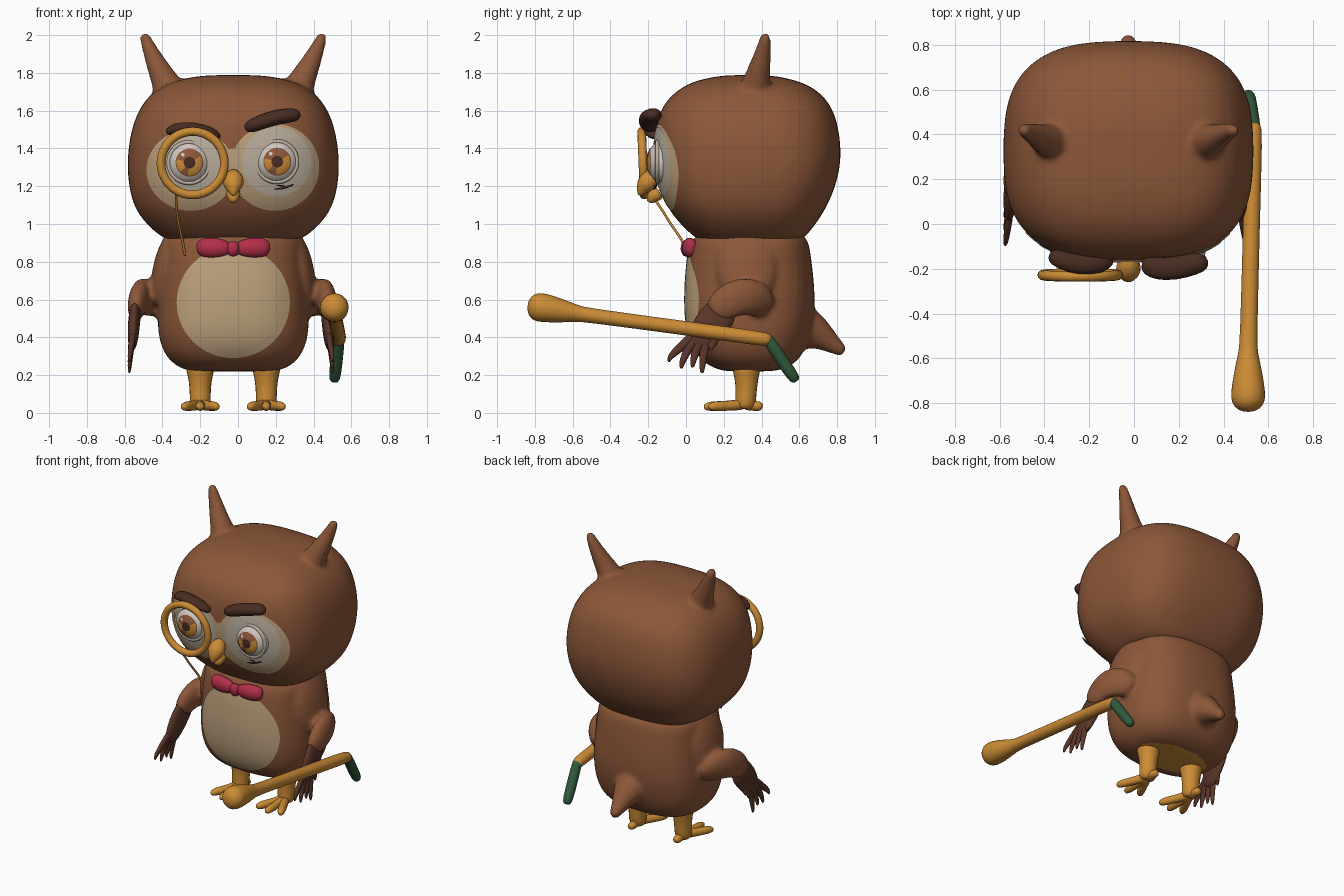
import bpy, bmesh, math
from mathutils import Vector
from mathutils.bvhtree import BVHTree

if "Cube" in bpy.data.objects:
    bpy.data.objects.remove(bpy.data.objects["Cube"])

CX = -0.025  # symmetry plane of the owl


def mat(name, rgb):
    m = bpy.data.materials.new(name)
    m.diffuse_color = (*rgb, 1)
    m.use_nodes = True
    m.node_tree.nodes["Principled BSDF"].inputs["Base Color"].default_value = m.diffuse_color
    return m


BROWN = mat("feather brown", (0.265, 0.096, 0.041))
DARK = mat("dark brown", (0.065, 0.025, 0.015))
WING = mat("wing tip brown", (0.105, 0.037, 0.022))
ORANGE = mat("orange", (0.60, 0.26, 0.035))
CREAM = mat("cream", (0.52, 0.365, 0.205))
GREY = mat("warm grey", (0.51, 0.44, 0.35))
WHITE = mat("eye white", (0.63, 0.58, 0.53))
RED = mat("crimson", (0.45, 0.028, 0.065))
GREEN = mat("green", (0.03, 0.10, 0.045))


def finish(name, bm, mats, subdiv=0):
    bmesh.ops.recalc_face_normals(bm, faces=bm.faces)
    me = bpy.data.meshes.new(name)
    bm.to_mesh(me)
    bm.free()
    for m in mats:
        me.materials.append(m)
    me.shade_smooth()
    ob = bpy.data.objects.new(name, me)
    bpy.context.collection.objects.link(ob)
    if subdiv:
        ob.modifiers.new("smooth", 'SUBSURF').levels = subdiv
        ob.modifiers["smooth"].render_levels = subdiv
    return ob


def blend(name, parts, mats, voxel=.014):
    """Fuse overlapping parts into one soft skin."""
    dg = bpy.context.evaluated_depsgraph_get()
    dg.update()
    bm = bmesh.new()
    for p in parts:
        me = bpy.data.meshes.new_from_object(p.evaluated_get(dg))
        bm.from_mesh(me)
        bpy.data.meshes.remove(me)
        bpy.data.objects.remove(p)
    ob = finish(name, bm, mats)
    rm = ob.modifiers.new("fuse", 'REMESH')
    rm.mode, rm.voxel_size, rm.use_smooth_shade = 'VOXEL', voxel, True
    sm = ob.modifiers.new("soften", 'SMOOTH')
    sm.factor, sm.iterations = .5, 8
    dg.update()
    ob.data = bpy.data.meshes.new_from_object(ob.evaluated_get(dg))
    ob.modifiers.clear()
    ob.data.materials.clear()
    for m in mats:
        ob.data.materials.append(m)
    for f in ob.data.polygons:
        f.material_index = 0
    return ob


def skin(bm, rings):
    """Join rings of points into a closed surface."""
    loops = [[bm.verts.new(p) for p in r] for r in rings]
    n = len(loops[0])
    for a, b in zip(loops, loops[1:]):
        for i in range(n):
            bm.faces.new((a[i], a[(i + 1) % n], b[(i + 1) % n], b[i]))
    for end in (loops[0], loops[-1]):
        c = bm.verts.new(sum((v.co for v in end), Vector()) / n)
        for i in range(n):
            bm.faces.new((end[i], end[(i + 1) % n], c))


def tube(name, pts, radii, m, ref=(1, 0, 0), flat=1.0, n=10):
    """Tapered tube; flat scales the section along the ref axis."""
    pts = [Vector(p) for p in pts]
    rings = []
    for i, (p, r) in enumerate(zip(pts, radii)):
        t = (pts[min(i + 1, len(pts) - 1)] - pts[max(i - 1, 0)]).normalized()
        u = Vector(ref)
        u = (u - t * u.dot(t)).normalized()
        v = t.cross(u)
        rings.append([p + u * math.cos(k * math.tau / n) * r * flat
                      + v * math.sin(k * math.tau / n) * r for k in range(n)])
    bm = bmesh.new()
    skin(bm, rings)
    return finish(name, bm, [m], 1)


def bulk(name, rows, e, n=32):
    """Stack of rounded-square rings: z, half width, front y, back y."""
    def pw(c):
        return math.copysign(abs(c) ** (2 / e), c)
    bm = bmesh.new()
    skin(bm, [[(CX + hw * pw(math.cos(k * math.tau / n)),
                (yf + yb) / 2 + (yb - yf) / 2 * pw(math.sin(k * math.tau / n)), z)
               for k in range(n)] for z, hw, yf, yb in rows])
    return finish(name, bm, [BROWN], 2)


def patch(name, target, cx, cz, rx, rz, mats, off=0.005, rule=None, nr=10, n=48):
    """Thin coloured plate laid on the front of a surface."""
    dg = bpy.context.evaluated_depsgraph_get()
    dg.update()
    tree = BVHTree.FromObject(target, dg)
    q = target.matrix_world.inverted()
    bm = bmesh.new()

    def put(x, z):
        hit = tree.ray_cast(q @ Vector((x, -2, z)), q.to_3x3() @ Vector((0, 1, 0)))[0]
        return bm.verts.new(target.matrix_world @ hit + Vector((0, -off, 0)))
    prev = [put(cx, cz)] * n
    for j in range(1, nr + 1):
        ring = [put(cx + rx * j / nr * math.cos(k * math.tau / n),
                    cz + rz * j / nr * math.sin(k * math.tau / n)) for k in range(n)]
        for k in range(n):
            l = (k + 1) % n
            f = bm.faces.new((prev[k], ring[k], ring[l]) if j == 1 else (prev[k], ring[k], ring[l], prev[l]))
            f.material_index = rule(j / nr, k / n) if rule else 0
        prev = ring
    return finish(name, bm, mats)


def hoop(name, loc, R, r, m, tilt=0.0):
    bpy.ops.mesh.primitive_torus_add(location=loc, rotation=(math.pi / 2 + tilt, 0, 0), major_radius=R,
                                     minor_radius=r, major_segments=40, minor_segments=12)
    bpy.context.object.name = name
    bpy.context.object.data.materials.append(m)
    bpy.context.object.data.shade_smooth()


# Head and body masses
head_parts = [bulk("skull", [
    (0.90, .33, .08, .60), (0.95, .41, .02, .65), (1.05, .51, -.08, .725), (1.17, .553, -.14, .785),
    (1.33, .567, -.17, .828), (1.50, .544, -.165, .813), (1.62, .497, -.135, .777), (1.71, .42, -.05, .70),
    (1.762, .31, .05, .59), (1.788, .16, .2, .45)], 2.85)]
body_parts = [bulk("torso", [
    (0.220, .22, .21, .46), (0.232, .27, .16, .52), (0.27, .335, .085, .59), (0.34, .38, .035, .635),
    (0.43, .402, .006, .662), (0.56, .402, -.007, .687), (0.72, .39, -.002, .677), (0.85, .375, .013, .66),
    (0.97, .37, .04, .64)], 2.6)]

# Tail
body_parts.append(tube("tail", [(CX, .58, .46), (CX, .67, .44), (CX, .74, .392), (CX, .80, .345),
                                (CX, .84, .322)], (.15, .11, .07, .044, .032), BROWN))

# Mirrored parts
for side, s in (("left", -1), ("right", 1)):
    def P(dx, y, z):
        return (CX + s * dx, y, z)

    tube(side + "_bow_wing", [P(.015, .015, .87), P(.06, .012, .873), P(.12, .018, .875), P(.17, .028, .875),
                              P(.19, .035, .872)],
         (.03, .052, .058, .053, .03), RED, (0, 1, 0), .75)

    # Ear tuft
    head_parts.append(tube(side + "_ear", [
        P(.32, .36, 1.66), P(.352, .37, 1.74), P(.40, .39, 1.83), P(.44, .41, 1.92), P(.468, .42, 1.985),
        P(.473, .42, 2.01)], (.105, .082, .062, .044, .032, .024), BROWN))

    # Arm, feathered hand and fingers; the cane hand sits closer in
    h = -.025 if s > 0 else 0
    body_parts.append(tube(side + "_shoulder", [
        P(.30, .32, .97), P(.335, .32, .86), P(.365, .32, .74), P(.40, .33, .57)],
        (.10, .17, .18, .12), BROWN, flat=.42))
    body_parts.append(tube(side + "_arm", [
        P(.40, .44, .555), P(.45, .38, .605), P(.49, .29, .625), P(.51 + h / 2, .20, .58),
        P(.52 + h, .15, .52)], (.065, .11, .115, .10, .08), BROWN, flat=.55))
    tube(side + "_hand", [P(.515 + h, .21, .56), P(.525 + h, .15, .49), P(.53 + h, .09, .41),
                          P(.535 + h, .05, .35)], (.09, .10, .09, .06), WING, flat=.35)
    for i, (y0, y, z) in enumerate(((.02, -.09, .27), (.04, -.025, .235), (.07, .035, .24),
                                    (.10, .085, .21), (.13, .135, .33))):
        tube(f"{side}_finger_{i + 1}", [P(.53 + h, y0 + .03, .42), P(.54 + h, y0 * .6 + y * .4, .35),
                                        P(.55 + h, y, z + .025), P(.55 + h, y, z)],
             (.03, .027, .018, .008), WING, flat=.65, n=8)

    # Leg and toes
    tube(side + "_leg", [P(.175, .32, .26), P(.175, .32, .21), P(.175, .32, .13), P(.175, .315, .06),
                         P(.175, .31, .02)], (.09, .072, .058, .06, .05), ORANGE)
    for i, (a, d) in enumerate(((-26, .21), (0, .215), (26, .21), (180, .095))):
        dx, dy = math.sin(math.radians(a)), -math.cos(math.radians(a))
        tube(f"{side}_toe_{i + 1}", [P(.175 + dx * t * d, .31 + dy * t * d, z)
                                     for t, z in ((0, .045), (.5, .036), (.85, .036), (1, .03))],
             (.035, .027, .03, .016), ORANGE, (0, 0, 1), n=8)

# Fused skins, with an orange underside around the legs
head = blend("head", head_parts, [BROWN])
body = blend("body", body_parts, [BROWN, ORANGE])
for f in body.data.polygons:
    c = f.center
    if c.z < .26 and ((c.x - CX) / .25) ** 2 + ((c.y - .35) / .14) ** 2 < 1:
        f.material_index = 1

patch("belly", body, CX, .585, .30, .295, [CREAM], off=.007)

# Face discs
for side, x, z, rx, rz in (("left", -.25, 1.285, .235, .215), ("right", .195, 1.30, .235, .23)):
    patch(side + "_face_disc", head, x, z, rx, rz, [CREAM], .006)
    patch(side + "_face_inner", head, x + .01, z + .03, rx * .78, rz * .8, [GREY], .0095)
patch("face_bridge", head, CX, 1.27, .11, .13, [CREAM], .006)


# Eyes: dark pupil, iris split into orange and brown parts
def iris_rule(r, a):
    if r <= .42:
        return 2
    return 0 if (.45 < a < .62 or .72 < a or a < .08) and r < .92 else 1


for side, x, z in (("left", -.26, 1.325), ("right", .205, 1.33)):
    bpy.ops.mesh.primitive_uv_sphere_add(segments=32, ring_count=20, radius=1, location=(x, -.12, z))
    eye = bpy.context.object
    eye.name = side + "_eye"
    eye.scale = (.115, .085, .115)
    eye.data.materials.append(WHITE)
    eye.data.shade_smooth()
    bpy.context.view_layer.update()
    hoop(side + "_eyelid", (x, -.152, z), .108, .011, GREY)
    ix = x + .003
    patch(side + "_iris", eye, ix, z, .074, .074, [ORANGE, BROWN, DARK], .004, iris_rule, 12)
    patch(side + "_glint", eye, ix - .035, z + .042, .01, .01, [WHITE], .008, None, 2, 12)

# Scratch marks below the right eye
tube("scratch_long", [(.19, -.172, 1.185), (.24, -.167, 1.187), (.295, -.155, 1.21)],
     (.004, .009, .005), DARK, (0, 0, 1), n=6)
tube("scratch_short", [(.205, -.17, 1.205), (.25, -.163, 1.2)], (.004, .006), DARK, (0, 0, 1), n=6)

# Brows
tube("right_brow", [(.04, -.18, 1.505), (.06, -.185, 1.515), (.10, -.2, 1.53), (.18, -.2, 1.562),
                    (.28, -.175, 1.577), (.305, -.165, 1.577), (.318, -.15, 1.575)],
     (.02, .036, .041, .044, .041, .036, .018), DARK, (0, 1, 0), 1.3)
tube("left_brow", [(-.375, -.14, 1.485), (-.34, -.155, 1.505), (-.24, -.185, 1.51), (-.14, -.18, 1.485),
                   (-.1, -.16, 1.46)], (.02, .033, .036, .032, .018), DARK, (0, 1, 0), 1.4)

# Monocle and chain
hoop("monocle", (-.24, -.228, 1.322), .168, .023, ORANGE, .04)
tube("monocle_chain", [(-.325, -.22, 1.18), (-.33, -.15, 1.12), (-.315, -.085, 1.0), (-.295, -.02, .92),
                       (-.28, .02, .83)], (.008, .008, .008, .008, .011), ORANGE, n=6)

# Beak, upper and lower
tube("upper_beak", [(CX, -.14, 1.275), (CX, -.175, 1.255), (CX, -.205, 1.215), (CX, -.235, 1.185),
                    (CX, -.245, 1.15)], (.02, .05, .062, .035, .012), ORANGE, flat=1.05)
tube("lower_beak", [(CX, -.14, 1.17), (CX, -.18, 1.145), (CX, -.195, 1.115)], (.045, .038, .018), ORANGE)

# Bow tie knot
tube("bow_knot", [(CX, .015, .835), (CX, .0, .87), (CX, .01, .905)], (.032, .038, .032), RED)

# Walking cane: knob, shaft and green handle
tube("cane_shaft", [(.51, -.838, .567), (.51, -.828, .566), (.51, -.80, .562), (.51, -.75, .556),
                    (.51, -.66, .54), (.51, -.57, .525), (.511, -.54, .52), (.525, .0, .448),
                    (.535, .40, .393), (.535, .45, .385)],
     (.02, .05, .077, .079, .064, .044, .039, .038, .04, .034), ORANGE, n=16)
tube("cane_handle", [(.535, .41, .41), (.533, .44, .385), (.523, .50, .29), (.513, .565, .195),
                     (.51, .585, .168)], (.024, .034, .034, .034, .024), GREEN, n=12)
